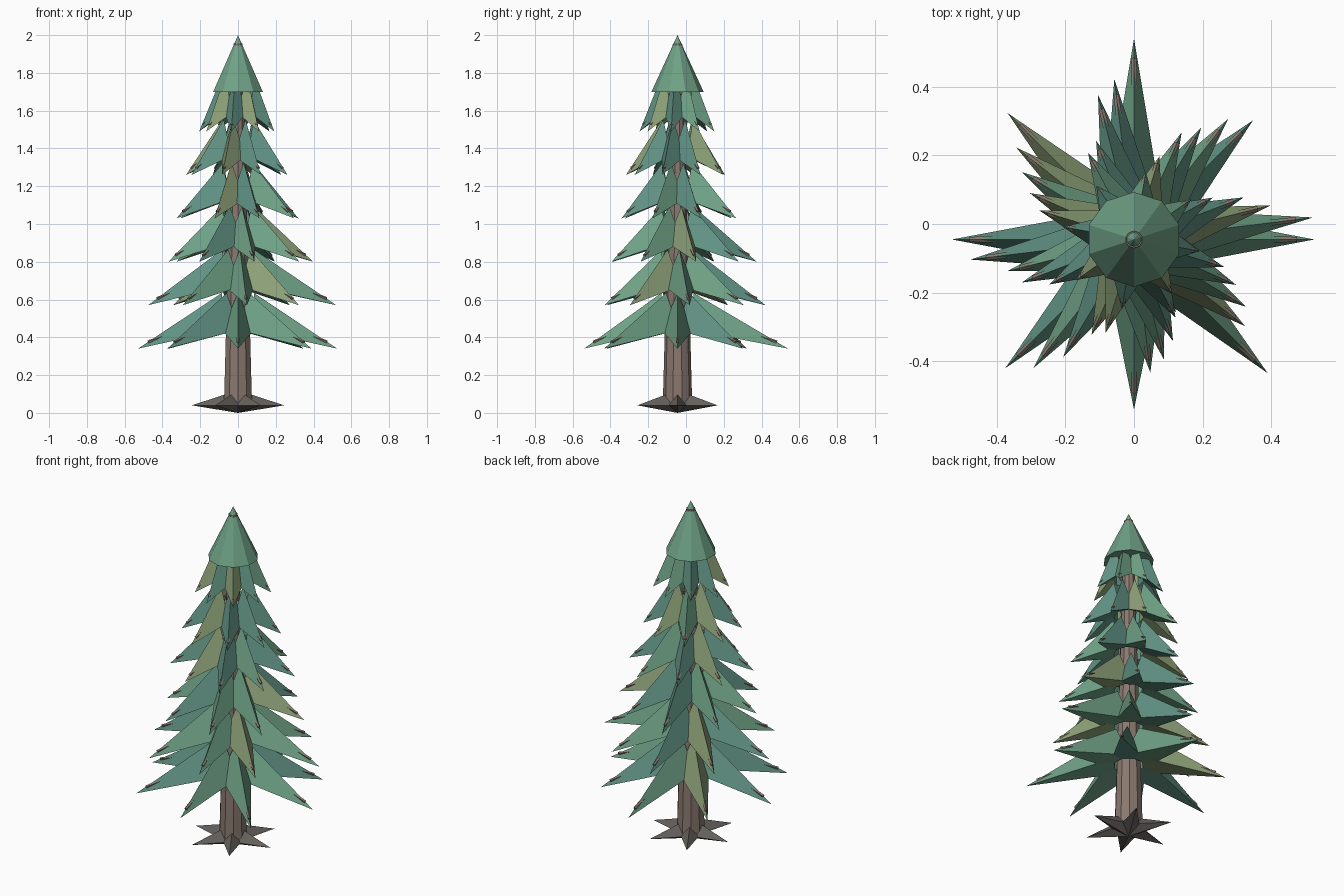
import bpy, bmesh, math, random
from mathutils import Vector

if "Cube" in bpy.data.objects:
    bpy.data.objects.remove(bpy.data.objects["Cube"])

random.seed(4)
CY = -0.045  # trunk axis sits slightly forward of the centre


def material(name, rgb):
    m = bpy.data.materials.new(name)
    m.diffuse_color = (*rgb, 1)
    m.use_nodes = True
    m.node_tree.nodes["Principled BSDF"].inputs["Base Color"].default_value = m.diffuse_color
    return m


bark = material("bark", (0.25, 0.19, 0.16))
root_mat = material("root_bark", (0.13, 0.12, 0.11))
greens = [material("green_mid", (0.16, 0.36, 0.24)),
          material("green_teal", (0.12, 0.29, 0.23)),
          material("green_olive", (0.27, 0.36, 0.19))]


def add_mesh(name, verts, faces, mat):
    me = bpy.data.meshes.new(name)
    bm = bmesh.new()
    vs = [bm.verts.new(v) for v in verts]
    for f in faces:
        bm.faces.new([vs[i] for i in f])
    bmesh.ops.recalc_face_normals(bm, faces=bm.faces)
    bm.to_mesh(me)
    bm.free()
    me.materials.append(mat)
    ob = bpy.data.objects.new(name, me)
    bpy.context.collection.objects.link(ob)
    return ob


def polar(r, a, z, side=0.0):
    return Vector((r * math.cos(a) - side * math.sin(a),
                   CY + r * math.sin(a) + side * math.cos(a), z))


def cone(name, sides, r1, r2, a, b, mat):
    a, b = Vector(a), Vector(b)
    bpy.ops.mesh.primitive_cone_add(vertices=sides, radius1=r1, radius2=r2,
                                    depth=(b - a).length, location=(a + b) / 2,
                                    rotation=(b - a).to_track_quat('Z', 'Y').to_euler())
    ob = bpy.context.object
    ob.name = name
    ob.data.materials.append(mat)
    return ob


# Trunk: tapering and just poking through the crown
cone("trunk", 10, 0.078, 0.025, (0, CY, 0.04), (0, CY, 1.955), bark)

# Roots: six-pointed star with raised centre
ring = [polar(0.245 if i % 2 == 0 else 0.09, i * math.pi / 6, 0.04) for i in range(12)]
verts = ring + [polar(0, 0, 0.12), polar(0, 0, 0.0)]
faces = [(i, (i + 1) % 12, 12) for i in range(12)] + [(i, (i + 1) % 12, 13) for i in range(12)]
add_mesh("roots", verts, faces, root_mat)


def branch(name, ang, length, tip_z, width):
    # Folded drooping leaf: peak, two lower corners and a long tip
    leaf = [polar(0.085, ang, tip_z + 0.295), polar(0.075, ang, tip_z + 0.10, width),
            polar(0.075, ang, tip_z + 0.10, -width), polar(length, ang, tip_z)]
    add_mesh(name, leaf, [(0, 1, 3), (0, 3, 2), (1, 2, 3), (0, 2, 1)],
             random.choice(greens))
    # Twig running inside the leaf and showing near the tip
    cone(name + "_twig", 5, 0.016, 0.008, polar(0.04, ang, tip_z + 0.19),
         polar(length * 0.9, ang, tip_z + 0.035), bark)


# Branch tiers: lengths where they can be read, then an average with variation
tier_lengths = [[.525, .49, .585, .52, .53, .53, .495, .55],
                [.525, .445, .47, .435, .48, .475, .39, .41],
                [.41, .38, .433, .38, .38, .40, .36, .38]]
for t in range(6):
    for k in range(8):
        ang = math.radians(45 * k + 7 * t)
        if t < 3:
            length = tier_lengths[t][k]
        else:
            length = (0.325, 0.27, 0.205)[t - 3] * random.uniform(0.92, 1.08)
        branch(f"branch_{t + 1}_{k + 1}", ang, length, 0.34 + 0.23 * t, 0.085 - 0.005 * t)

# Crown cone
cone("crown", 10, 0.138, 0, (0, CY, 1.70), (0, CY, 2.0), greens[0])
